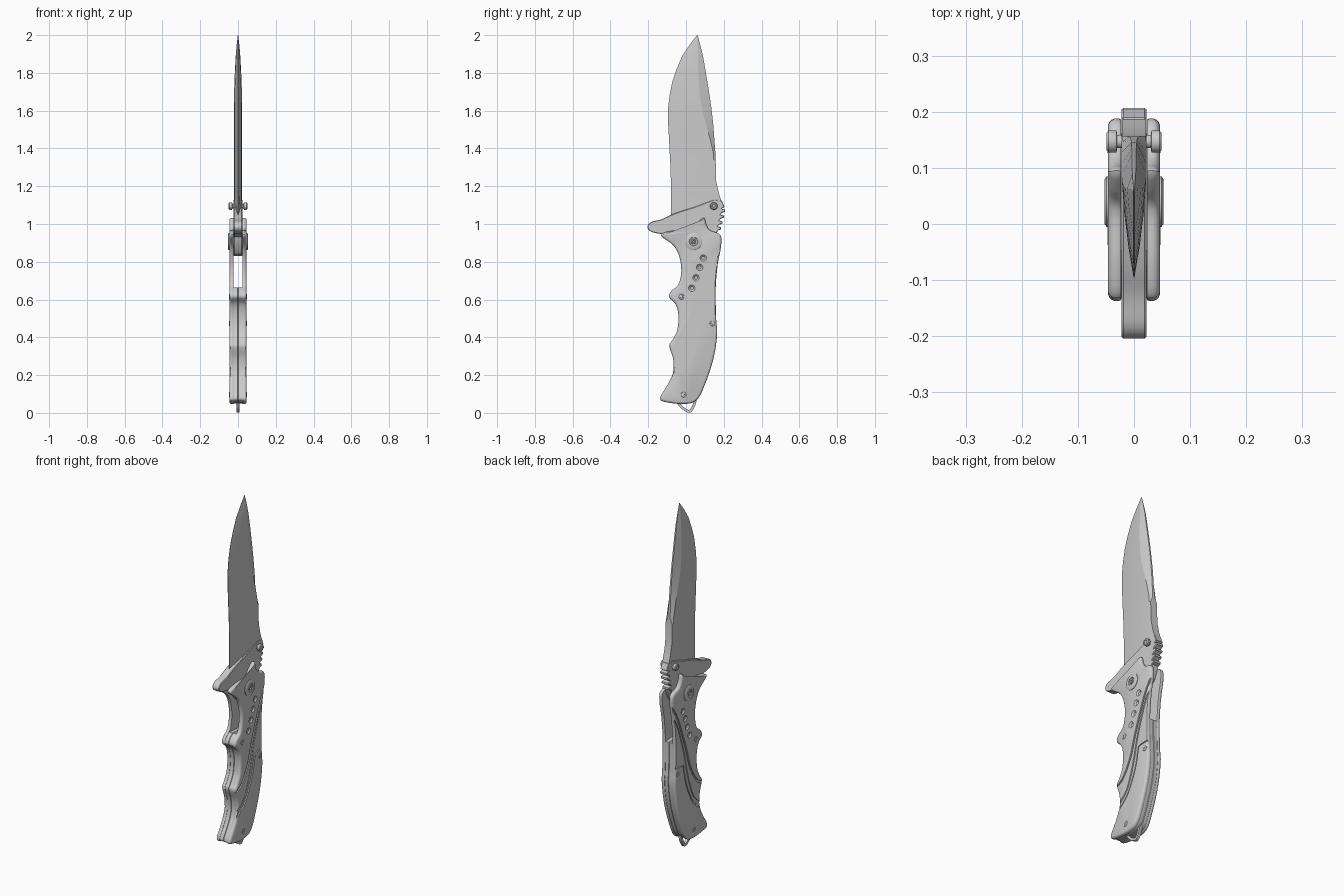
import bpy, bmesh, math
from mathutils import Vector

if "Cube" in bpy.data.objects:
    bpy.data.objects.remove(bpy.data.objects["Cube"])


def smooth(pts, n=4, closed=True):
    """Catmull-Rom curve through the points."""
    out, m = [], len(pts)
    P = [Vector(p) for p in pts]
    get = (lambda i: P[i % m]) if closed else (lambda i: P[max(0, min(m - 1, i))])
    for i in range(m if closed else m - 1):
        a, b, c, d = get(i - 1), get(i), get(i + 1), get(i + 2)
        for k in range(n):
            t = k / n
            out.append(0.5 * (2 * b + (c - a) * t + (2 * a - 5 * b + 4 * c - d) * t * t
                              + (3 * b - a - 3 * c + d) * t ** 3))
    return out if closed else out + [P[-1]]


def circle(y, z, r, n=32):
    return [Vector((y + r * math.cos(2 * math.pi * i / n), z + r * math.sin(2 * math.pi * i / n)))
            for i in range(n)]


def inset(pts, d):
    """Move a closed outline inwards by d."""
    m = len(pts)
    area = sum(pts[i].x * pts[(i + 1) % m].y - pts[(i + 1) % m].x * pts[i].y for i in range(m))
    s, out = (1 if area > 0 else -1), []
    for i in range(m):
        e1 = (pts[i] - pts[i - 1]).normalized()
        e2 = (pts[(i + 1) % m] - pts[i]).normalized()
        n1, n2 = Vector((-e1.y, e1.x)) * s, Vector((-e2.y, e2.x)) * s
        n = (n1 + n2).normalized()
        out.append(pts[i] + n * d / max(n.dot(n1), 0.6))
    return out


def skin(name, rings, ring_closed=False):
    """Join rings of 3D points into a solid."""
    bm = bmesh.new()
    R = [[bm.verts.new(p) for p in r] for r in rings]
    pairs = list(zip(R, R[1:])) + ([(R[-1], R[0])] if ring_closed else [])
    for a, b in pairs:
        for i in range(len(a)):
            j = (i + 1) % len(a)
            bm.faces.new((a[i], a[j], b[j], b[i]))
    if not ring_closed:
        bm.faces.new(R[0])
        bm.faces.new(R[-1])
    bmesh.ops.recalc_face_normals(bm, faces=bm.faces)
    me = bpy.data.meshes.new(name)
    bm.to_mesh(me)
    bm.free()
    ob = bpy.data.objects.new(name, me)
    bpy.context.collection.objects.link(ob)
    return ob


def prism(name, pts, layers, ring_closed=False):
    """Side outline (y, z) stacked along x; each layer is (x, inset)."""
    pts = [Vector(p) for p in pts]
    return skin(name, [[(x, p.x, p.y) for p in inset(pts, d)] for x, d in layers], ring_closed)


def finish(ob, cutters=(), mirror=False, angle=35):
    bpy.ops.object.select_all(action='DESELECT')
    bpy.context.view_layer.objects.active = ob
    ob.select_set(True)
    for c in cutters:
        m = ob.modifiers.new("cut", 'BOOLEAN')
        m.operation, m.solver, m.object = 'DIFFERENCE', 'EXACT', c
        bpy.ops.object.modifier_apply(modifier=m.name)
        bpy.data.objects.remove(c)
    if mirror:
        m = ob.modifiers.new("mirror", 'MIRROR')
        m.use_mirror_merge = False
        bpy.ops.object.modifier_apply(modifier=m.name)
    bpy.ops.object.shade_smooth_by_angle(angle=math.radians(angle))


# Blade: rows of z, edge y, ridge y, spine y, ridge half width, spine half width
rows = [(2.0, .059, .06, .061, .001, .0005), (1.95, .020, .062, .075, .007, .002),
        (1.89, -.020, .063, .09, .012, .003), (1.82, -.05, .064, .102, .016, .004),
        (1.755, -.072, .067, .113, .019, .004), (1.68, -.087, .074, .125, .021, .004),
        (1.61, -.095, .085, .135, .022, .004), (1.52, -.094, .108, .145, .022, .005),
        (1.45, -.09, .128, .15, .022, .005), (1.37, -.086, .146, .156, .022, .008),
        (1.34, -.084, .147, .157, .022, .021), (1.225, -.08, .15, .16, .022, .021),
        (1.16, -.08, .165, .175, .022, .021), (1.10, -.08, .185, .195, .022, .021),
        (1.04, -.08, .165, .175, .022, .021)]
rings = []
for z, e, r, s, t, w in rows:
    half = [(.0008, e), (t * .45, e + (r - e) * .3), (t * .8, e + (r - e) * .65), (t, r), (w, s)]
    rings.append([(x, y, z) for x, y in half] + [(-x, y, z) for x, y in reversed(half)])
finish(skin("blade", rings), angle=20)

# Guard, tang and notched thumb ramp in one flat piece
guard = smooth([(.045, 1.09), (-.02, 1.07), (-.08, 1.048), (-.13, 1.025), (-.185, 1.01), (-.204, .985),
                (-.19, .962), (-.15, .95), (-.10, .945)], 4, False)
tang = [(-.05, .93), (-.035, .88), (0, .84), (.05, .83), (.10, .85), (.14, .90), (.16, .945)]
notches = []
for i in range(4):
    y, z = .172 + .007 * i, .965 + .031 * i
    notches += [(y - .004, z), (y + .014, z + .007), (y + .014, z + .018), (y - .004, z + .023)]
ramp = notches + [(.204, 1.09), (.19, 1.125), (.15, 1.13)]
finish(prism("guard_and_tang", guard + tang + ramp,
             [(-.0225, .003), (-.019, 0), (.019, 0), (.0225, .003)]))

# Handle outline
outline = smooth([(.095, 1.033), (.108, .995), (.13, .965), (.182, .942), (.185, .877), (.168, .787),
                  (.157, .655), (.16, .495), (.165, .415), (.145, .285), (.10, .15), (.057, .068),
                  (-.01, .047), (-.112, .058), (-.137, .08), (-.10, .145), (-.075, .195), (-.065, .24),
                  (-.07, .295), (-.089, .355), (-.07, .388), (-.046, .44), (-.04, .515), (-.055, .575),
                  (-.089, .612), (-.078, .645), (-.04, .68), (-.025, .75), (-.035, .825), (-.065, .885),
                  (-.127, .932), (-.122, .952), (-.06, .966), (.025, .972), (.06, 1.005)], 4)
scale = prism("handle_scales", outline,
              [(.023, .002), (.026, 0), (.035, 0), (.040, .002), (.044, .006), (.046, .011)])

# Carved lines, recessed spine area and dimples on the scales
line1 = smooth([(.21, .91), (.14, .79), (.10, .69), (.06, .58), (.03, .48), (-.01, .405),
                (-.05, .36), (-.12, .33)], 4, False)
line2 = smooth([(.21, .86), (.15, .76), (.115, .67), (.08, .56), (.055, .45), (.02, .34),
                (-.02, .27), (-.12, .19)], 4, False)
line3 = smooth([(.22, .512), (.15, .512), (.093, .507), (.083, .48), (.065, .40), (.03, .315),
                (-.015, .245), (-.12, .165)], 4, False)


def groove(line, w):
    loop = []
    for s in (1, -1):
        side = []
        for i, p in enumerate(line):
            d = (line[min(i + 1, len(line) - 1)] - line[max(i - 1, 0)]).normalized()
            side.append(p + Vector((-d.y, d.x)) * s * w / 2)
        loop += side if s == 1 else side[::-1]
    return prism("groove_cutter", loop, [(.0395, 0), (.07, 0)])


cutters = [prism("recess_cutter", line2 + line3[::-1], [(.0425, 0), (.07, 0)])]
cutters += [groove(l, w) for l, w in ((line1, .011), (line2, .008), (line3, .009))]
cutters += [prism("dimple_cutter", circle(y, z, .018, 20), [(.039, .009), (.0465, 0), (.06, 0)])
            for y, z in ((.092, .82), (.072, .77), (.053, .715), (.031, .66))]
for c in cutters:
    c.hide_render = True
finish(scale, cutters, True)

# Spacer that fills the lower handle between the scales
finish(prism("handle_spacer", inset([p for p in outline if p.y < .672], .004),
             [(-.024, 0), (-.002, 0), (0, .003), (.002, 0), (.024, 0)]))

# Pivot with a recessed ring, and thumb studs
finish(prism("pivot", circle(.04, .907, .045, 40),
             [(.04, 0), (.049, 0), (.0525, .005), (.0525, .022), (.049, .024),
              (.049, .031), (.0525, .033), (.0525, .037), (.047, .039)]), mirror=True)
finish(prism("thumb_studs", circle(.147, 1.095, .02),
             [(.015, .008), (.030, .008), (.031, .001), (.033, 0), (.045, 0), (.049, .004),
              (.049, .010), (.046, .012)]), mirror=True)

# Handle screws
for i, (y, z) in enumerate(((-.024, .615), (.14, .473), (-.013, .097))):
    finish(prism(f"screw_{i + 1}", circle(y, z, .015, 24),
                 [(.038, 0), (.0455, 0), (.0475, .002), (.0475, .008), (.044, .009)]), mirror=True)

# Lanyard loop at the butt
loop = smooth([(-.06, .075), (-.035, .033), (-.01, .012), (.015, .001), (.034, .012), (.055, .06),
               (.045, .10), (-.035, .10)], 5)
finish(prism("lanyard_loop", loop, [(-.008, 0), (.008, 0), (.008, .014), (-.008, .014)], True))
